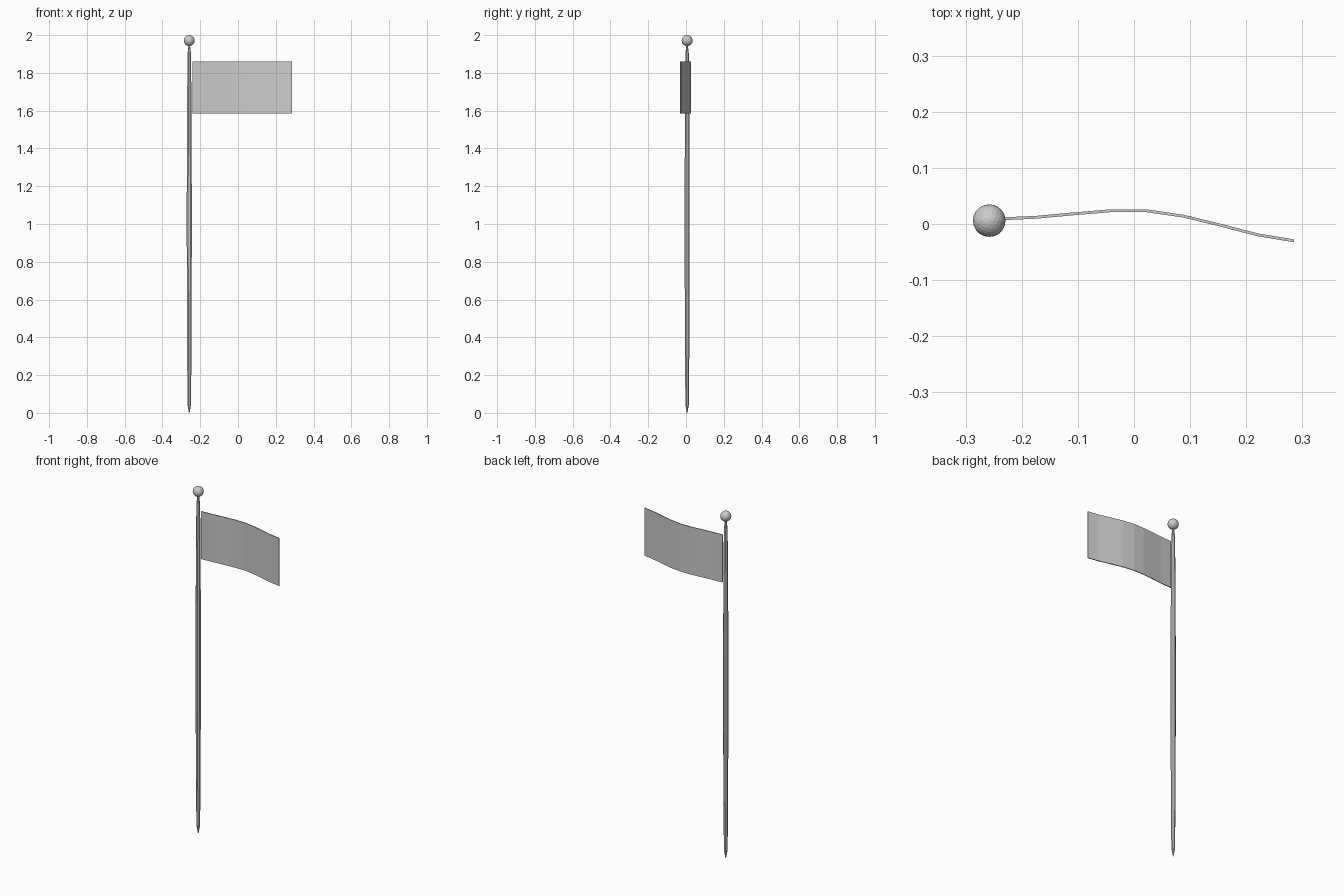
import bpy, bmesh, math

if "Cube" in bpy.data.objects:
    bpy.data.objects.remove(bpy.data.objects["Cube"])

PX, PY = -0.258, 0.006
SIDES = 8


def make_object(name, bm):
    bmesh.ops.recalc_face_normals(bm, faces=bm.faces)
    mesh = bpy.data.meshes.new(name)
    bm.to_mesh(mesh)
    bm.free()
    ob = bpy.data.objects.new(name, mesh)
    bpy.context.collection.objects.link(ob)
    return ob


# Pole: faceted shaft, tapering to a point at both ends (radius, height)
profile = [(0.002, 0.0), (0.010, 0.045), (0.0125, 0.33), (0.0145, 0.9), (0.0145, 1.15),
           (0.0125, 1.63), (0.010, 1.9), (0.004, 1.95)]
bm = bmesh.new()
rings = []
for r, z in profile:
    rings.append([bm.verts.new((PX + r * math.cos(a), PY + r * math.sin(a), z))
                  for a in (2 * math.pi * (i + 0.5) / SIDES for i in range(SIDES))])
for lo, hi in zip(rings, rings[1:]):
    for i in range(SIDES):
        j = (i + 1) % SIDES
        bm.faces.new((lo[i], lo[j], hi[j], hi[i]))
bm.faces.new(rings[0])
bm.faces.new(rings[-1])
make_object("pole", bm)

# Ball finial
bm = bmesh.new()
bmesh.ops.create_icosphere(bm, subdivisions=3, radius=0.029)
finial = make_object("finial_ball", bm)
finial.location = (PX, PY, 1.971)

# Flag: gently waving thin cloth
wave = [0.009, 0.012, 0.018, 0.0235, 0.0235, 0.014, -0.002, -0.019, -0.030]
bm = bmesh.new()
cols = []
for i, y in enumerate(wave):
    x = -0.240 + 0.525 * i / (len(wave) - 1)
    cols.append([bm.verts.new((x, y, z)) for z in (1.585, 1.86)])
for a, b in zip(cols, cols[1:]):
    bm.faces.new((a[0], b[0], b[1], a[1]))
flag = make_object("flag", bm)
solid = flag.modifiers.new("thickness", 'SOLIDIFY')
solid.thickness = 0.005
solid.offset = 0
